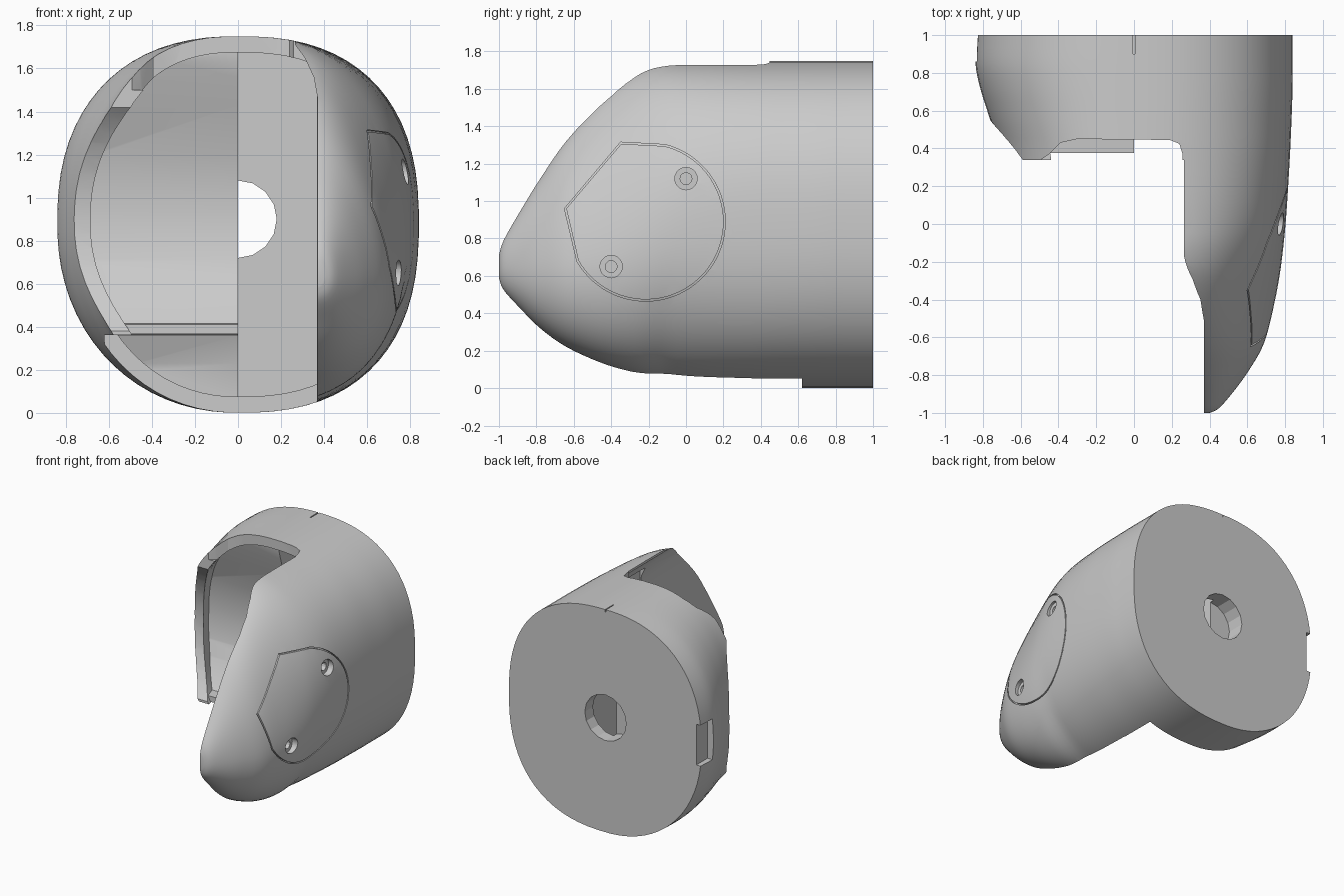
import bpy, bmesh, math

if "Cube" in bpy.data.objects:
    bpy.data.objects.remove(bpy.data.objects["Cube"])

# Stations along y: y, section centre x, left x, right x, bottom z, top z, widest z, squareness
ROWS = [
    (-1.0, .37, .70, .40, .59, .71, .64, 1.0), (-.975, .37, .70, .45, .525, .79, .64, 1.05),
    (-.89, .37, .70, .525, .43, .94, .63, 1.12), (-.78, .36, .70, .605, .32, 1.12, .63, 1.17),
    (-.64, .35, .70, .685, .22, 1.325, .63, 1.2), (-.46, .32, .70, .735, .135, 1.52, .66, 1.2),
    (-.28, .24, .70, .77, .07, 1.67, .72, 1.1), (-.13, .14, .70, .79, .035, 1.735, .79, .97),
    (0.05, .05, .70, .807, .01, 1.75, .85, .87), (.34, 0, .70, .825, 0, 1.75, .88, .82),
    (.56, 0, .765, .835, 0, 1.75, .88, .82), (.72, 0, .815, .84, 0, 1.75, .88, .82),
    (.85, 0, .84, .84, 0, 1.75, .88, .82), (1.0, 0, .835, .84, 0, 1.75, .88, .82)]


def smooth_rows(steps=4):
    """Catmull-Rom interpolation of the stations."""
    out = []
    for i in range(len(ROWS) - 1):
        p = [ROWS[max(min(i + k, len(ROWS) - 1), 0)] for k in (-1, 0, 1, 2)]
        for s in range(steps):
            t = s / steps
            out.append([b + .5 * t * (c - a + t * (2*a - 5*b + 4*c - d + t * (3*(b - c) + d - a)))
                        for a, b, c, d in zip(*p)])
    return out + [ROWS[-1]]


def add_object(name, bm):
    bmesh.ops.recalc_face_normals(bm, faces=bm.faces)
    me = bpy.data.meshes.new(name)
    bm.to_mesh(me)
    bm.free()
    ob = bpy.data.objects.new(name, me)
    bpy.context.collection.objects.link(ob)
    return ob


def loft(name, inset=0.0, n=72):
    """Rounded sections swept along y, optionally shrunk for inner skins."""
    bm = bmesh.new()
    rings = []
    for y, cx, xl, xr, zb, zt, zc, e in smooth_rows():
        ring = []
        for i in range(n):
            a = 2 * math.pi * (i + .5) / n
            c, s = math.cos(a), math.sin(a)
            rx = max((xr - cx if c > 0 else xl + cx) - inset, .008)
            rz = max((zt - zc if s > 0 else zc - zb) - inset, .008)
            # lower right stays fuller than the upper right along the arm
            p = (e if s > 0 else min(e, .95)) if c > 0 else (.86 if s > 0 else .95)
            x = cx + rx * math.copysign(abs(c) ** p, c)
            z = zc + rz * math.copysign(abs(s) ** p, s)
            ring.append(bm.verts.new((x, y, z)))
        rings.append(ring)
    for r0, r1 in zip(rings, rings[1:]):
        for i in range(n):
            j = (i + 1) % n
            bm.faces.new((r0[i], r0[j], r1[j], r1[i]))
    bm.faces.new(rings[0])
    bm.faces.new(rings[-1])
    return add_object(name, bm)


def prism(name, pts, axis, lo, hi):
    """Extrude a 2D outline along axis: x takes (y,z), y takes (x,z), z takes (x,y)."""
    bm = bmesh.new()

    def place(p, d):
        v = list(p)
        v.insert('xyz'.index(axis), d)
        return bm.verts.new(v)
    a = [place(p, lo) for p in pts]
    b = [place(p, hi) for p in pts]
    bm.faces.new(a)
    bm.faces.new(b)
    for i in range(len(pts)):
        j = (i + 1) % len(pts)
        bm.faces.new((a[i], a[j], b[j], b[i]))
    return add_object(name, bm)


def rect(x0, y0, x1, y1):
    return [(x0, y0), (x1, y0), (x1, y1), (x0, y1)]


def arc(cx, cy, r, a0, a1, n):
    return [(cx + r * math.cos(math.radians(a0 + (a1 - a0) * i / n)),
             cy + r * math.sin(math.radians(a0 + (a1 - a0) * i / n))) for i in range(n + 1)]


def circle(cx, cy, r, n):
    return arc(cx, cy, r, 0, 360, n)[:-1]


def boolean(ob, tool, op='DIFFERENCE'):
    m = ob.modifiers.new('cut', 'BOOLEAN')
    m.operation, m.object, m.solver = op, tool, 'EXACT'
    bpy.context.view_layer.objects.active = ob
    bpy.ops.object.modifier_apply(modifier=m.name)
    bpy.data.objects.remove(tool, do_unlink=True)


shell = loft('joint_shell')

# Open front: leaves the long right arm and the short left cheek
boolean(shell, prism('front_cut', [(-1.5, -.3), (.37, -.3), (.37, 1.46), (.352, 1.56), (.31, 1.65),
                                   (.265, 1.71), (.255, 2.1), (-1.5, 2.1)], 'y', -1.5, .34))
# Recessed top rim, bottom rim and concave left cheek
boolean(shell, prism('top_cut', [(-.52, .2), (-.50, .335), (-.45, .37), (-.39, .43), (-.30, .45),
                                 (.19, .445), (.24, .425), (.257, .37), (.257, .2)], 'z', 1.5, 2.1))
boolean(shell, prism('bottom_cut', rect(-.62, -.3, .368, .362), 'y', .1, .62))
boolean(shell, prism('cheek_cut', circle(-.2, .9, .75, 64), 'x', -1.5, -.3))

# Right chamber: deep, with a flat rear wall
chamber = loft('chamber', .075)
boolean(chamber, prism('chamber_box', rect(0, 0, .367, 2.2), 'y', .05, .9), 'INTERSECT')
boolean(shell, chamber)

# Left chamber: faceted concave cradle with a shelf below it
cradle = loft('cradle', .075)
boolean(cradle, prism('cradle_profile', [
    (0, -.1), (.74, -.1), (.73, .23), (.68, .36), (.375, .366), (.375, .41), (.46, .415),
    (.60, .59), (.65, .71), (.68, .94), (.65, 1.19), (.57, 1.43), (.53, 1.56), (.51, 1.63),
    (.50, 2.0), (0, 2.0)], 'x', -1.2, .003), 'INTERSECT')
boolean(shell, cradle)

# Rear cable hole, side notch and top alignment slit
boolean(shell, prism('rear_hole', circle(0, .9, .18, 16), 'y', .86, 1.2))
boolean(shell, prism('side_notch', rect(.86, .74, 1.2, 1.06), 'x', -1.2, -.79))
boolean(shell, prism('top_slit', rect(-.004, .9, .004, 1.2), 'z', 1.73, 2.0))


# Groove around the hinge cover on the right arm
def cover_outline(d):
    pts = arc(-.215, .89, .425 - d, -150, 76, 48)
    return pts + [(-.35 + d * .4, 1.315 - d), (-.65 + d * 1.1, .96)]


groove = prism('groove', cover_outline(0), 'x', .4, 1.2)
boolean(groove, prism('groove_core', cover_outline(.009), 'x', .3, 1.3))
boolean(groove, loft('groove_floor', .018))
boolean(shell, groove)

# Countersunk screws in the cover
for y, z, x in ((0, 1.12, .78), (-.4, .65, .745)):
    boolean(shell, prism('screw_recess', circle(y, z, .06, 20), 'x', x - .035, 1.2))
    boolean(shell, prism('screw_socket', circle(y, z, .032, 12), 'x', x - .08, 1.1))

bpy.ops.object.select_all(action='DESELECT')
shell.select_set(True)
bpy.context.view_layer.objects.active = shell
bpy.ops.object.shade_smooth_by_angle(angle=math.radians(22))
